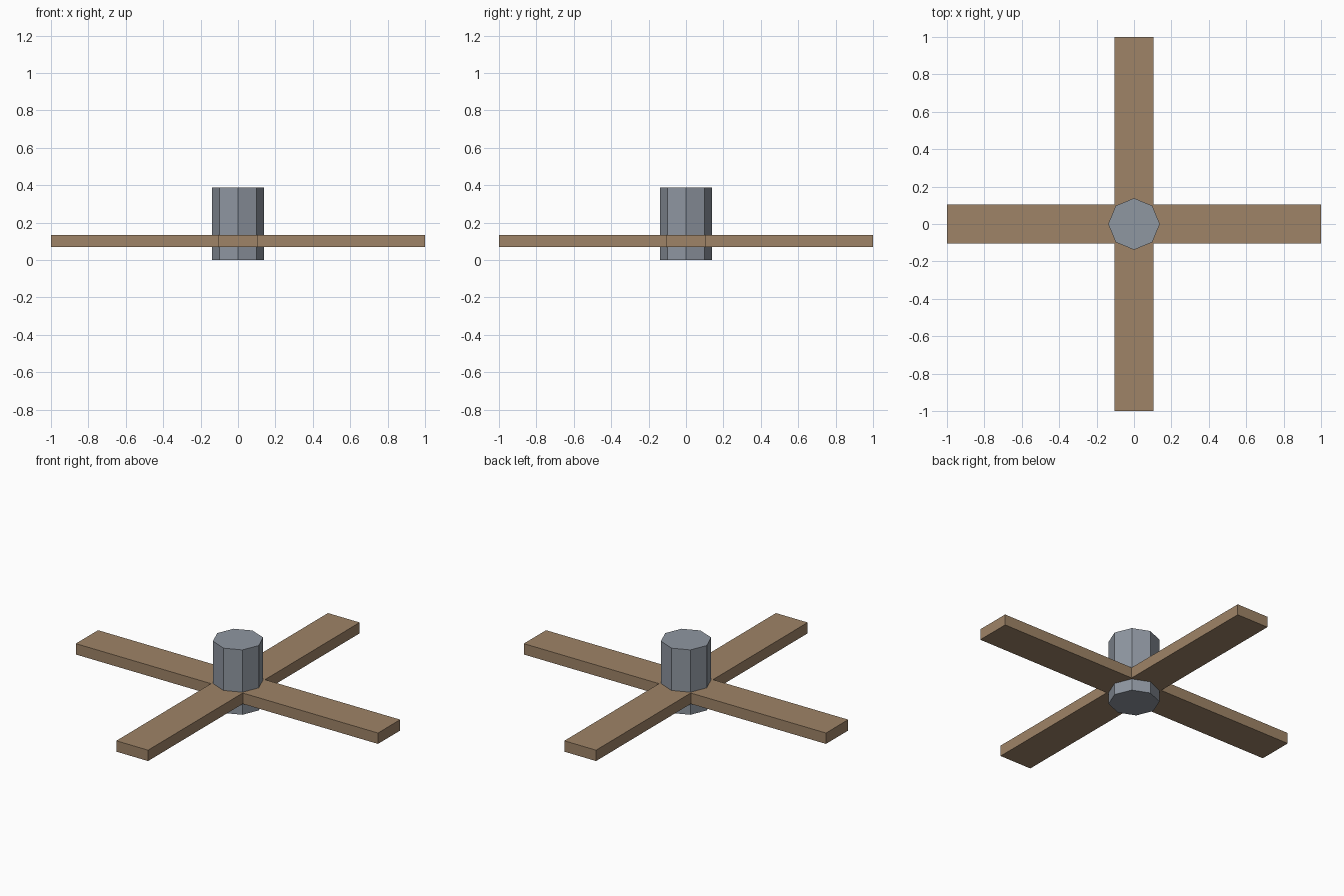
import bpy, bmesh
from mathutils import Matrix

if "Cube" in bpy.data.objects:
    bpy.data.objects.remove(bpy.data.objects["Cube"])


def material(name, rgb):
    m = bpy.data.materials.new(name)
    m.diffuse_color = (*rgb, 1.0)
    m.use_nodes = True
    m.node_tree.nodes["Principled BSDF"].inputs["Base Color"].default_value = m.diffuse_color
    return m


def add_object(name, bm, mat):
    bmesh.ops.recalc_face_normals(bm, faces=bm.faces)
    mesh = bpy.data.meshes.new(name)
    bm.to_mesh(mesh)
    bm.free()
    mesh.materials.append(mat)
    obj = bpy.data.objects.new(name, mesh)
    bpy.context.collection.objects.link(obj)
    return obj


wood = material("brown_wood", (0.345, 0.230, 0.136))
metal = material("grey_metal", (0.275, 0.308, 0.356))

# Octagonal hub, corners on the axes
HUB_R, HUB_H = 0.138, 0.388
bm = bmesh.new()
bmesh.ops.create_cone(bm, cap_ends=True, segments=8, radius1=HUB_R, radius2=HUB_R,
                      depth=HUB_H, matrix=Matrix.Translation((0, 0, HUB_H / 2)))
add_object("hub", bm, metal)

# Four crossed arms: one plus-shaped outline, a quarter repeated by rotation, then extruded
W, L, Z0, Z1 = 0.105, 1.0, 0.07, 0.135
bm = bmesh.new()
outline = []
for turn in range(4):
    for x, y in ((L, -W), (L, W), (W, W)):
        for _ in range(turn):
            x, y = -y, x
        outline.append(bm.verts.new((x, y, Z0)))
face = bm.faces.new(outline)
top = bmesh.ops.extrude_face_region(bm, geom=[face], use_keep_orig=True)
bmesh.ops.translate(bm, vec=(0, 0, Z1 - Z0),
                    verts=[v for v in top["geom"] if isinstance(v, bmesh.types.BMVert)])
add_object("cross_arms", bm, wood)
